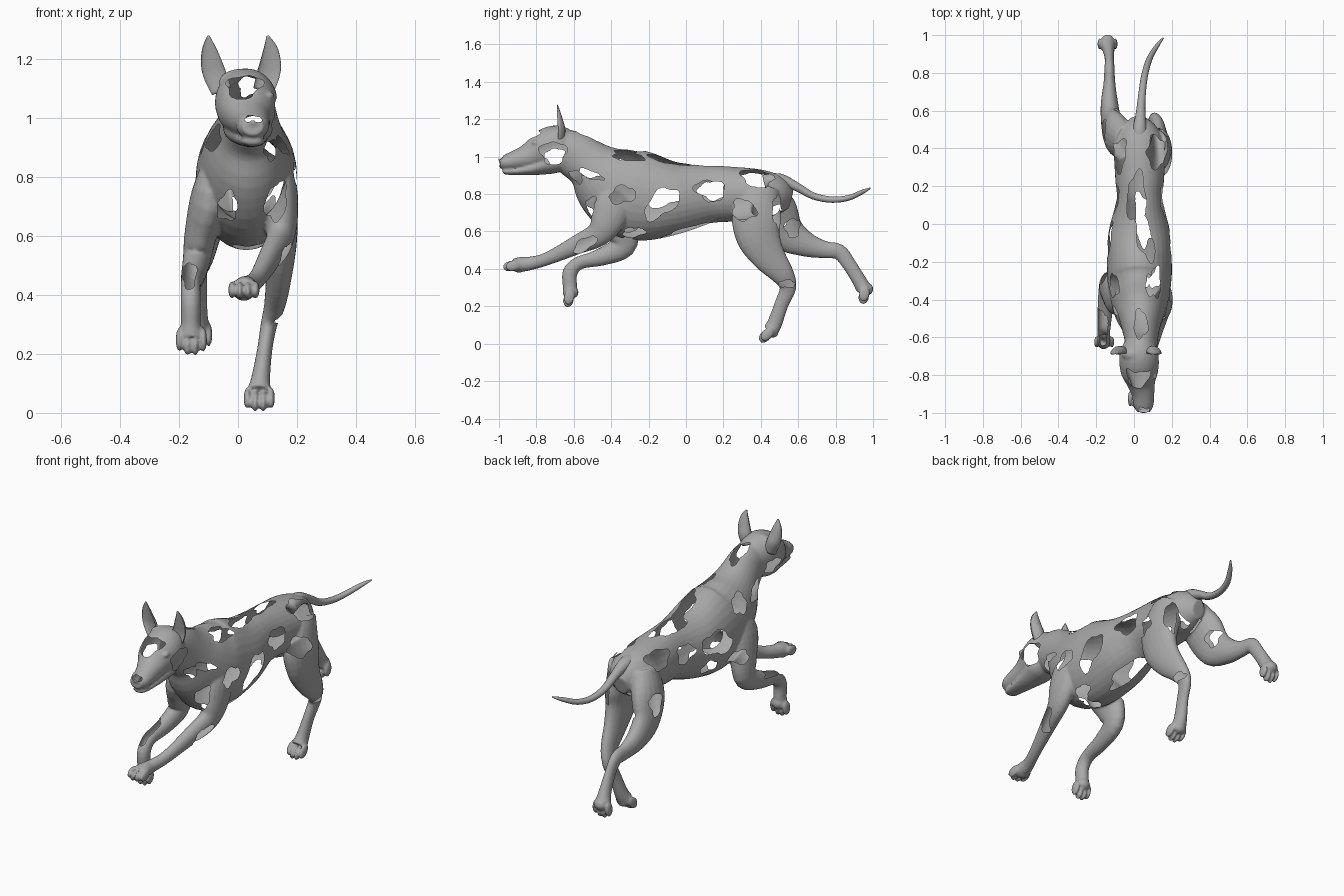
import bpy, bmesh, math
from mathutils import Vector, Matrix

grey = bpy.data.materials.new("coat_grey")
grey.diffuse_color = (0.4, 0.4, 0.4, 1)


def spline(rows, steps):
    """Smooth interpolation through rows of x, y, z, half width, half depth."""
    out, n = [], len(rows)
    for i in range(n - 1):
        p = [rows[max(0, min(n - 1, i + k))] for k in (-1, 0, 1, 2)]
        for s in range(steps):
            t = s / steps
            out.append([0.5 * (2 * b + (c - a) * t + (2 * a - 5 * b + 4 * c - d) * t * t
                               + (3 * b - a - 3 * c + d) * t ** 3) for a, b, c, d in zip(*p)])
    return out + [list(rows[-1])]


def loft(bm, rows, sides=20, steps=4, cup=1.0):
    """Elliptical tube following the rows; cup pushes one side inwards."""
    rows, rings = spline(rows, steps), []
    for i, r in enumerate(rows):
        a, b = rows[max(i - 1, 0)], rows[min(i + 1, len(rows) - 1)]
        tan = (Vector(b[:3]) - Vector(a[:3])).normalized()
        side = (Vector((1, 0, 0)) - tan * tan.x).normalized()
        up = side.cross(tan)
        ring = []
        for k in range(sides):
            w = 2 * math.pi * k / sides
            v = math.sin(w) * (cup if math.sin(w) > 0 else 1)
            ring.append(bm.verts.new(Vector(r[:3]) + side * math.cos(w) * r[3] + up * v * r[4]))
        rings.append(ring)
    for p, q in zip(rings, rings[1:]):
        for k in range(sides):
            m = (k + 1) % sides
            bm.faces.new((p[k], p[m], q[m], q[k]))
    bm.faces.new(rings[0][::-1])
    bm.faces.new(rings[-1])


def ball(bm, loc, size, tilt=0):
    m = Matrix.Translation(loc) @ Matrix.Rotation(tilt, 4, 'X') @ Matrix.Diagonal((*size, 1))
    bmesh.ops.create_uvsphere(bm, u_segments=14, v_segments=10, radius=1, matrix=m)


def paw(bm, loc, angle):
    """Four toes spread over x, pointing forward and down by angle, with a pad behind."""
    d = Vector((0, -math.cos(angle), -math.sin(angle)))
    sole = Vector((0, math.sin(angle), -math.cos(angle)))
    for k in range(4):
        reach = 0.014 if k in (1, 2) else 0
        ball(bm, Vector(loc) + Vector(((k - 1.5) * 0.027, 0, 0)) + d * reach,
             (0.0125, 0.042, 0.029), angle)
    ball(bm, Vector(loc) - d * .03 + sole * .018, (.034, .03, .026), angle)


def finish(bm, name):
    bmesh.ops.recalc_face_normals(bm, faces=bm.faces)
    me = bpy.data.meshes.new(name)
    bm.to_mesh(me)
    bm.free()
    me.materials.append(grey)
    ob = bpy.data.objects.new(name, me)
    bpy.context.collection.objects.link(ob)
    for p in me.polygons:
        p.use_smooth = True
    return ob


skin = bmesh.new()
# Torso and neck
loft(skin, [(.02, .56, .77, .04, .05), (.025, .50, .785, .10, .105), (.03, .40, .80, .135, .13),
            (.03, .25, .80, .13, .147), (.03, .12, .80, .125, .158), (.028, -.05, .78, .165, .195),
            (.028, -.20, .785, .172, .235), (.03, -.32, .81, .168, .238), (.03, -.43, .88, .145, .20),
            (.035, -.52, .96, .11, .135), (.038, -.60, 1.015, .09, .125), (.036, -.68, 1.05, .085, .10)], 32)
# Head with upper muzzle
loft(skin, [(.034, -.58, 1.06, .05, .06), (.03, -.65, 1.06, .092, .10), (.028, -.71, 1.055, .106, .11),
            (.03, -.78, 1.027, .10, .10), (.038, -.84, 1.0, .076, .073), (.048, -.90, .983, .06, .056),
            (.05, -.96, .97, .053, .043), (.05, -.995, .97, .035, .03)], 28)
# Lower jaw and cheeks
loft(skin, [(.034, -.67, .98, .07, .06), (.034, -.74, .965, .085, .06), (.042, -.82, .938, .063, .038),
            (.048, -.90, .923, .047, .022), (.05, -.96, .92, .038, .016), (.05, -.98, .922, .024, .01)])
ball(skin, (.05, -.987, .985), (.024, .016, .018))
ball(skin, (.018, -.69, 1.12), (.085, .045, .047))
for s in (-1, 1):
    ball(skin, (.034 + s * .07, -.80, 1.075), (.02, .025, .014))
# Forelegs
loft(skin, [(.11, -.33, .87, .055, .08), (.138, -.38, .76, .062, .105), (.147, -.42, .66, .056, .092),
            (.14, -.47, .585, .046, .068), (.11, -.58, .53, .038, .052), (.065, -.74, .455, .029, .035),
            (.035, -.83, .43, .031, .036), (.025, -.88, .424, .04, .04), (.02, -.92, .42, .045, .036)])
paw(skin, (.02, -.925, .417), .2)
loft(skin, [(-.05, -.33, .87, .055, .08), (-.09, -.37, .74, .068, .115), (-.125, -.34, .61, .056, .092),
            (-.14, -.34, .52, .047, .068), (-.152, -.45, .465, .041, .048), (-.16, -.57, .435, .034, .038),
            (-.16, -.62, .38, .034, .04), (-.16, -.62, .30, .034, .038), (-.16, -.62, .26, .045, .038)])
paw(skin, (-.158, -.625, .248), 1.35)
# Hind legs
loft(skin, [(.108, .42, .84, .068, .085), (.13, .38, .70, .071, .13), (.14, .385, .58, .06, .12),
            (.138, .44, .47, .045, .092), (.125, .517, .37, .036, .062), (.105, .545, .30, .028, .045),
            (.09, .51, .21, .026, .038), (.076, .475, .11, .033, .04), (.072, .452, .07, .044, .042)])
paw(skin, (.072, .433, .05), .8)
loft(skin, [(-.04, .44, .83, .068, .085), (-.088, .47, .72, .07, .12), (-.118, .53, .60, .056, .105),
            (-.13, .64, .532, .046, .068), (-.13, .74, .503, .032, .047), (-.13, .82, .49, .027, .042),
            (-.13, .875, .42, .025, .038), (-.135, .925, .34, .032, .038), (-.14, .95, .295, .044, .042)])
paw(skin, (-.14, .953, .265), 1.4)
skin_ob = finish(skin, "body_skin")

# Fuse the lofts into one smooth shell
mod = skin_ob.modifiers.new("fuse", 'REMESH')
mod.mode, mod.voxel_size = 'VOXEL', 0.0065
mod = skin_ob.modifiers.new("soften", 'SMOOTH')
mod.factor, mod.iterations = 0.5, 4
fused = bpy.data.meshes.new_from_object(skin_ob.evaluated_get(bpy.context.evaluated_depsgraph_get()))
skin_ob.modifiers.clear()
skin_ob.data = fused

# Torn openings: centre and half size in the two axes seen, tilt, depth limits
right = [(-.71, 1.02, .07, .06, 0, .05, 1), (-.51, .905, .07, .02, -.35, .05, 1),
         (-.31, 1.0, .085, .022, -.1, .03, 1), (-.34, .795, .07, .045, .2, .05, 1),
         (-.13, .75, .11, .06, .7, .05, 1), (.13, .82, .08, .055, -.2, .05, 1),
         (.38, .885, .085, .045, -.2, .03, 1), (.31, .715, .065, .055, -.4, .05, 1),
         (-.28, .595, .06, .025, .1, .03, 1), (-.54, .53, .07, .03, .6, .05, 1),
         (.54, .32, .045, .02, 0, .122, 1), (.49, .70, .025, .09, .1, .03, 1),
         (.57, .62, .04, .05, 0, -.15, 0)]
left = [(-.70, 1.0, .05, .045, .2, -1, 0), (-.51, .93, .07, .04, -.3, -1, 0),
        (-.33, .93, .06, .05, 0, -1, 0), (-.10, .80, .12, .06, .3, -1, 0),
        (-.05, .68, .06, .035, .2, -1, 0), (.14, .82, .07, .05, 0, -1, 0),
        (.36, .87, .085, .045, 0, -1, 0), (.50, .69, .05, .06, .3, -1, 0),
        (-.27, .66, .05, .035, 0, -1, 0)]
above = [(.035, -.53, .035, .075, 0, .9, 2), (.09, -.33, .028, .055, .2, .9, 2),
         (.015, .13, .05, .14, 0, .9, 2), (.06, -.08, .04, .12, .25, .9, 2)]
below = [(.05, .02, .045, .14, .1, 0, .75), (.03, -.30, .05, .04, 0, .5, .7)]
front = [(.02, 1.105, .06, .038, .2, -.9, -.72), (.05, .995, .03, .012, 0, -1, -.86),
         (-.035, .70, .033, .05, -.2, -.7, -.3), (.13, .715, .035, .065, -.2, -.7, -.3),
         (.11, .89, .02, .035, 0, -.75, -.4), (-.165, .465, .024, .045, 0, -.7, -.4)]
openings = [(0, 1, right), (0, -1, left), (2, 1, above), (2, -1, below), (1, -1, front)]


def inside(c, n, axis, sign, h, seed):
    u, v = [k for k in (0, 1, 2) if k != axis]
    if n[axis] * sign < 0.08 or not h[5] < c[axis] < h[6]:
        return False
    a, b = c[u] - h[0], c[v] - h[1]
    p = (a * math.cos(h[4]) + b * math.sin(h[4])) / h[2]
    q = (b * math.cos(h[4]) - a * math.sin(h[4])) / h[3]
    w = math.atan2(q, p)
    return math.hypot(p, q) < 1 + .12 * math.sin(3 * w + seed) + .09 * math.sin(5 * w + 2 * seed)


bm = bmesh.new()
bm.from_mesh(fused)
bm.normal_update()
torn = []
for f in bm.faces:
    c, n = f.calc_center_median(), f.normal
    if any(inside(c, n, ax, sg, h, i + ax) for ax, sg, hs in openings for i, h in enumerate(hs)):
        torn.append(f)
bmesh.ops.delete(bm, geom=torn, context='FACES')
# Even out the torn rims
for _ in range(2):
    moved = {}
    for v in bm.verts:
        rim = [e.other_vert(v).co for e in v.link_edges if e.is_boundary]
        if len(rim) == 2:
            moved[v] = v.co * .5 + (rim[0] + rim[1]) * .25
    for v, co in moved.items():
        v.co = co
bm.to_mesh(fused)
bm.free()
fused.materials.clear()
fused.materials.append(grey)
for p in fused.polygons:
    p.use_smooth = True

# Cupped ears
for s, name in ((-1, "left_ear"), (1, "right_ear")):
    bm = bmesh.new()
    loft(bm, [(.015 + s * .07, -.685, 1.09, .035, .035), (.012 + s * .09, -.685, 1.145, .039, .04),
              (.01 + s * .1, -.687, 1.185, .036, .032), (.006 + s * .104, -.69, 1.235, .024, .02),
              (0 + s * .1, -.69, 1.278, .004, .004)], 16, 4, -.35)
    finish(bm, name)

# Tail
bm = bmesh.new()
loft(bm, [(.025, .42, .86, .045, .045), (.03, .50, .875, .038, .036), (.035, .59, .84, .025, .024),
          (.042, .68, .79, .02, .019), (.055, .78, .77, .018, .017), (.08, .87, .78, .016, .015),
          (.12, .94, .81, .012, .012), (.155, .985, .832, .004, .004)], 14)
finish(bm, "tail")
